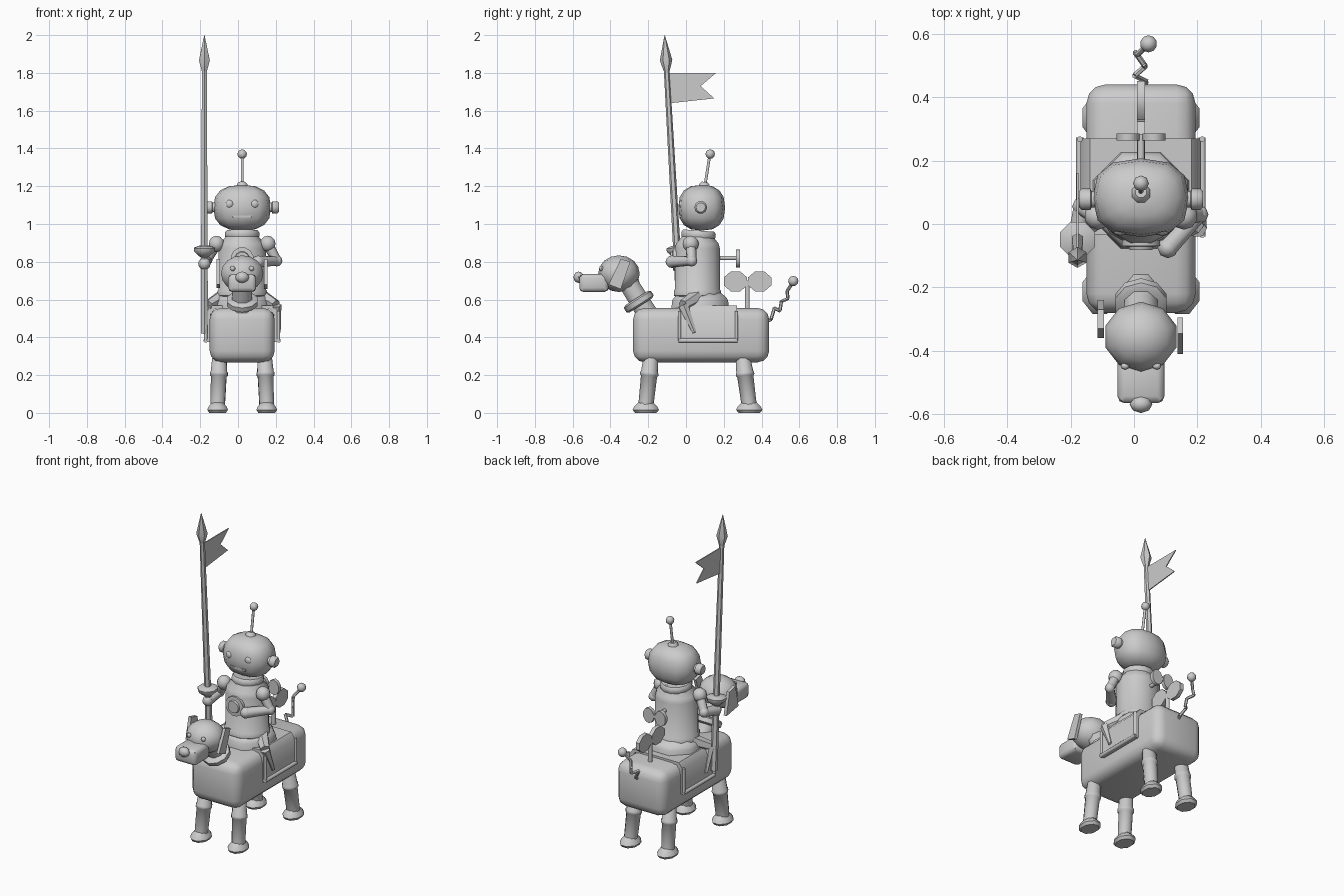
import bpy, bmesh
from math import cos, sin, pi, radians
from mathutils import Vector

if "Cube" in bpy.data.objects:
    bpy.data.objects.remove(bpy.data.objects["Cube"])

CX = 0.022  # centre line of mount and rider


def make(name, bm):
    bmesh.ops.recalc_face_normals(bm, faces=bm.faces)
    me = bpy.data.meshes.new(name)
    bm.to_mesh(me)
    bm.free()
    ob = bpy.data.objects.new(name, me)
    bpy.context.collection.objects.link(ob)
    return ob


def lathe(name, p0, p1, profile, sides=8, sx=1.0, sy=1.0):
    """Rings of (t along p0-p1, radius), capped at both ends."""
    p0, p1 = Vector(p0), Vector(p1)
    d = p1 - p0
    q = Vector((0, 0, 1)).rotation_difference(d.normalized())
    bm = bmesh.new()
    rings = []
    for t, r in profile:
        rings.append([bm.verts.new(p0 + d * t + q @ Vector((
            r * sx * cos(2 * pi * (i + .5) / sides), r * sy * sin(2 * pi * (i + .5) / sides), 0)))
            for i in range(sides)])
    for a, b in zip(rings, rings[1:]):
        for i in range(sides):
            j = (i + 1) % sides
            bm.faces.new((a[i], a[j], b[j], b[i]))
    bm.faces.new(rings[0][::-1])
    bm.faces.new(rings[-1])
    return make(name, bm)


def rod(name, p0, p1, r0, r1=None, sides=8):
    return lathe(name, p0, p1, [(0, r0), (1, r0 if r1 is None else r1)], sides)


def ball(name, c, r, seg=8, rings=6, power=1.0):
    bm = bmesh.new()
    bmesh.ops.create_uvsphere(bm, u_segments=seg, v_segments=rings, radius=1)
    for v in bm.verts:
        v.co = Vector([c[k] + r[k] * (abs(v.co[k]) ** power) * (1 if v.co[k] > 0 else -1)
                       for k in range(3)])
    return make(name, bm)


def box(name, lo, hi, bevel=0.0, seg=3):
    bm = bmesh.new()
    bmesh.ops.create_cube(bm, size=1)
    for v in bm.verts:
        v.co = Vector([(lo[k] + hi[k]) / 2 + v.co[k] * (hi[k] - lo[k]) for k in range(3)])
    if bevel:
        bmesh.ops.bevel(bm, geom=bm.edges[:], offset=bevel, segments=seg, profile=0.5, affect='EDGES')
    return make(name, bm)


def plate(name, pts, off):
    """Flat polygon extruded by the vector off."""
    bm = bmesh.new()
    a = [bm.verts.new(p) for p in pts]
    b = [bm.verts.new(Vector(p) + Vector(off)) for p in pts]
    n = len(a)
    bm.faces.new(a)
    bm.faces.new(b[::-1])
    for i in range(n):
        bm.faces.new((a[i], a[(i + 1) % n], b[(i + 1) % n], b[i]))
    return make(name, bm)


# mount body
box("mount_body", (CX - .172, -.28, .268), (CX + .172, .44, .555), .06)

# four legs with knee rings and feet
for side, s in (("left", -1), ("right", 1)):
    for end, y0, y1 in (("front", -.18, -.213), ("rear", .295, .335)):
        foot = (CX + s * .13, y1, 0)
        lathe(f"{end}_{side}_leg", (CX + s * .118, y0, .34), (foot[0], y1, .035),
              [(0, .025), (.06, .037), (.4, .045), (.42, .049), (.46, .049), (.48, .043), (1, .04)], 10)
        lathe(f"{end}_{side}_foot", foot, (foot[0], y1, .055),
              [(0, .062), (.3, .076), (.6, .066), (1, .043)], 8, .78)

# draped blanket: inverted U section, with rolled trim
half = [(.19, .375), (.19, .53), (.16, .568)]
inner = [(.145, .55), (.168, .52), (.168, .375)]
sec = half + [(-x, z) for x, z in half[::-1]] + [(-x, z) for x, z in inner[::-1]] + inner
plate("blanket", [(CX + x, -.035, z) for x, z in sec], (0, .305, 0))
for s in (-1, 1):
    x = CX + s * .193
    rod("blanket_hem", (x, -.04, .383), (x, .272, .383), .012)
    for y in (-.035, .267):
        rod("blanket_edge", (x, y, .383), (x, y, .54), .009)

# neck, collar, head
rod("neck", (CX, -.17, .47), (CX, -.32, .71), .06, .055)
lathe("collar", (CX, -.238, .57), (CX, -.262, .608),
      [(0, .07), (.2, .085), (.8, .085), (1, .07)], 10)
ball("mount_head", (CX, -.355, .737), (.118, .11, .097), 10, 8)
box("snout", (CX - .074, -.565, .64), (CX + .074, -.41, .735), .022, 2)
ball("nose", (CX, -.568, .718), (.036, .028, .03))

# mount ears, one tipped forward and one back
plate("right_ear", [(.137, -.295, .80), (.137, -.345, .815), (.137, -.41, .68), (.137, -.345, .655)],
      (.018, 0, 0))
plate("left_ear", [(-.115, -.27, .80), (-.115, -.33, .815), (-.115, -.36, .68), (-.115, -.24, .66)],
      (.02, 0, 0))
for s in (-1, 1):
    ball("mount_eye", (CX + s * .05, -.448, .765), (.014, .012, .014))

# zigzag tail
tail = [(.03, .43, .485), (.038, .45, .495), (.002, .468, .555), (.035, .497, .54), (.03, .505, .59),
        (.005, .54, .605), (.012, .535, .645), (.042, .565, .69)]
for a, b in zip(tail, tail[1:]):
    rod("tail_wire", a, b, .009, sides=6)
ball("tail_tip", (.046, .568, .698), (.027, .027, .027), 10, 6)

# winding key on the mount
rod("mount_key_stem", (CX, .325, .54), (CX, .325, .70), .013)
for y in (.262, .39):
    lathe("mount_key_lobe", (CX - .012, y, .696), (CX + .012, y, .696),
          [(0, .064), (1, .064)], 8, .88, 1.04)

# saddle
lathe("saddle", (CX, .075, .555), (CX, .075, .635),
      [(0, .165), (.5, .16), (.7, .15), (1, .12)], 8)

# rider torso with hem and neck ring
lathe("torso", (CX, .06, .615), (CX, .06, .96),
      [(0, .125), (.02, .136), (.09, .136), (.11, .13), (.74, .13), (.82, .122), (.92, .09), (1, .085)],
      12, 1, .95)
lathe("neck_ring", (CX, .065, .925), (CX, .068, .965), [(0, .09), (.3, .094), (.7, .094), (1, .085)], 12)
lathe("chest_dial", (CX, -.05, .815), (CX, -.082, .815), [(0, .062), (.6, .062), (.65, .04), (1, .037)], 12)

# rider head and face
ball("rider_head", (CX, .083, 1.086), (.153, .124, .121), 12, 8, .8)
for s in (-1, 1):
    ball("eye", (CX + s * .066, -.018, 1.105), (.024, .02, .024))
    x = CX + s * .13
    lathe("ear_disc", (x, .078, 1.088), (CX + s * .196, .078, 1.088),
          [(0, .026), (.4, .026), (.45, .034), (.85, .034), (1, .025)], 10)
box("mouth", (CX - .052, -.035, 1.035), (CX + .052, .0, 1.046))

# antenna
lathe("antenna_base", (CX, .095, 1.19), (CX, .1, 1.222), [(0, .034), (.6, .03), (1, .018)])
rod("antenna_stem", (CX, .1, 1.2), (CX, .125, 1.36), .008)
ball("antenna_tip", (CX, .128, 1.37), (.025, .025, .025))

# winding key on the rider's back
rod("back_key_stem", (CX, .16, .82), (CX, .275, .82), .012)
box("back_key_bar", (CX - .02, .264, .81), (CX + .02, .284, .83))
for s in (-1, 1):
    lathe("back_key_lobe", (CX + s * .041, .264, .818), (CX + s * .041, .286, .818),
          [(0, .048), (1, .048)], 10, .78, 1)

# arms: right rests in front, left holds the lance
arms = (("right", (.158, .025, .895), (.205, .03, .805), (.107, -.075, .80)),
        ("left", (-.114, .025, .895), (-.165, .055, .81), (-.178, -.045, .79)))
for side, sh, el, ha in arms:
    ball(f"{side}_shoulder", sh, (.043, .043, .043), 10, 6)
    rod(f"{side}_upper_arm", sh, el, .029, .026)
    ball(f"{side}_elbow", el, (.03, .03, .03))
    rod(f"{side}_forearm", el, ha, .026, .032)
    ball(f"{side}_hand", ha, (.033, .033, .033))

# rider legs hugging the blanket
for s in (-1, 1):
    knee = (CX + s * .178, -.015, .57)
    rod("thigh", (CX + s * .10, .06, .615), knee, .042, .03, 6)
    rod("shin", knee, (CX + s * .192, .045, .425), .03, .012, 6)

# lance
def along(z):
    return (-.178, .001 - .057 * z, z)


rod("lance_shaft", along(.42), along(1.82), .022, .015, 6)
lathe("lance_guard", along(.825), along(.885), [(0, .024), (.5, .058), (.8, .06), (1, .03)], 8)
lathe("lance_tip", along(1.81), along(2.0), [(0, .016), (.3, .033), (1, .001)], 6)

# swallow-tailed pennant
plate("pennant", [(-.181, -.095, 1.80), (-.181, .16, 1.80), (-.181, .077, 1.73),
                  (-.181, .15, 1.665), (-.181, -.08, 1.64)], (.006, 0, 0))

# smooth shading with crisp edges
for ob in bpy.data.objects:
    ob.select_set(True)
bpy.context.view_layer.objects.active = bpy.data.objects["mount_body"]
bpy.ops.object.shade_smooth_by_angle(angle=radians(46))
